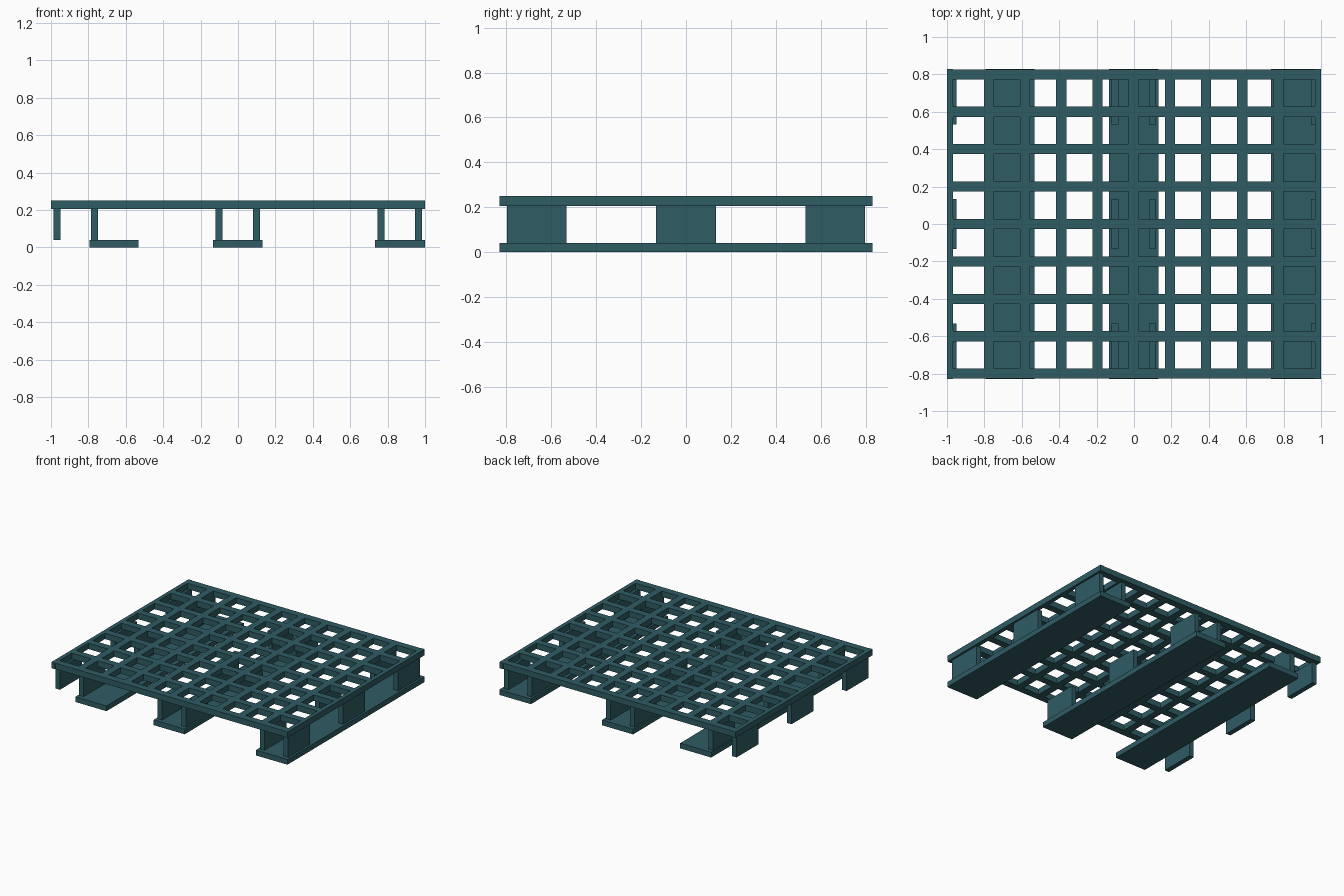
import bpy

if "Cube" in bpy.data.objects:
    bpy.data.objects.remove(bpy.data.objects["Cube"])

teal = bpy.data.materials.new("dark teal plastic")
teal.diffuse_color = (0.028, 0.107, 0.127, 1)
teal.use_nodes = True
teal.node_tree.nodes["Principled BSDF"].inputs["Base Color"].default_value = teal.diffuse_color


def box(name, x0, x1, y0, y1, z0, z1):
    """Axis-aligned box given by its limits."""
    bpy.ops.mesh.primitive_cube_add(
        size=1, location=((x0 + x1) / 2, (y0 + y1) / 2, (z0 + z1) / 2))
    ob = bpy.context.object
    ob.name = name
    ob.scale = (x1 - x0, y1 - y0, z1 - z0)
    bpy.ops.object.transform_apply(location=False, rotation=False, scale=True)
    ob.data.materials.append(teal)
    return ob


HALF_Y = 0.83
DECK_LOW, DECK_TOP, RUNNER_TOP = 0.205, 0.25, 0.04
BAR = 0.027            # half width of a deck bar

# Deck side rails
box("left_side_rail", -1, -0.968, -HALF_Y, HALF_Y, DECK_LOW, DECK_TOP)
box("right_side_rail", 0.968, 1, -HALF_Y, HALF_Y, DECK_LOW, DECK_TOP)

# Deck cross bars running from rail to rail
rows = [-0.8 + 0.2 * i for i in range(9)]
for y in rows:
    box("deck_cross_bar", -0.968, 0.968, y - BAR, y + BAR, DECK_LOW, DECK_TOP)

# Short deck bars filling between the cross bars
for i in range(9):
    x = -0.002 + 0.1935 * (i - 4)
    for y in rows[:-1]:
        box("deck_short_bar", x - BAR, x + BAR,
            y + BAR, y + 0.2 - BAR, DECK_LOW, DECK_TOP)

# Bottom runner boards
for x0, x1 in ((-0.795, -0.532), (-0.133, 0.13), (0.732, 1.0)):
    box("bottom_runner", x0, x1, -HALF_Y, HALF_Y, 0, RUNNER_TOP)

# Upright spacer plates in three rows
for x in (-0.968, -0.768, -0.102, 0.098, 0.765, 0.965):
    for y in (-0.665, 0, 0.665):
        box("spacer_plate", x - 0.019, x + 0.019, y - 0.133, y + 0.133,
            RUNNER_TOP, DECK_LOW)
